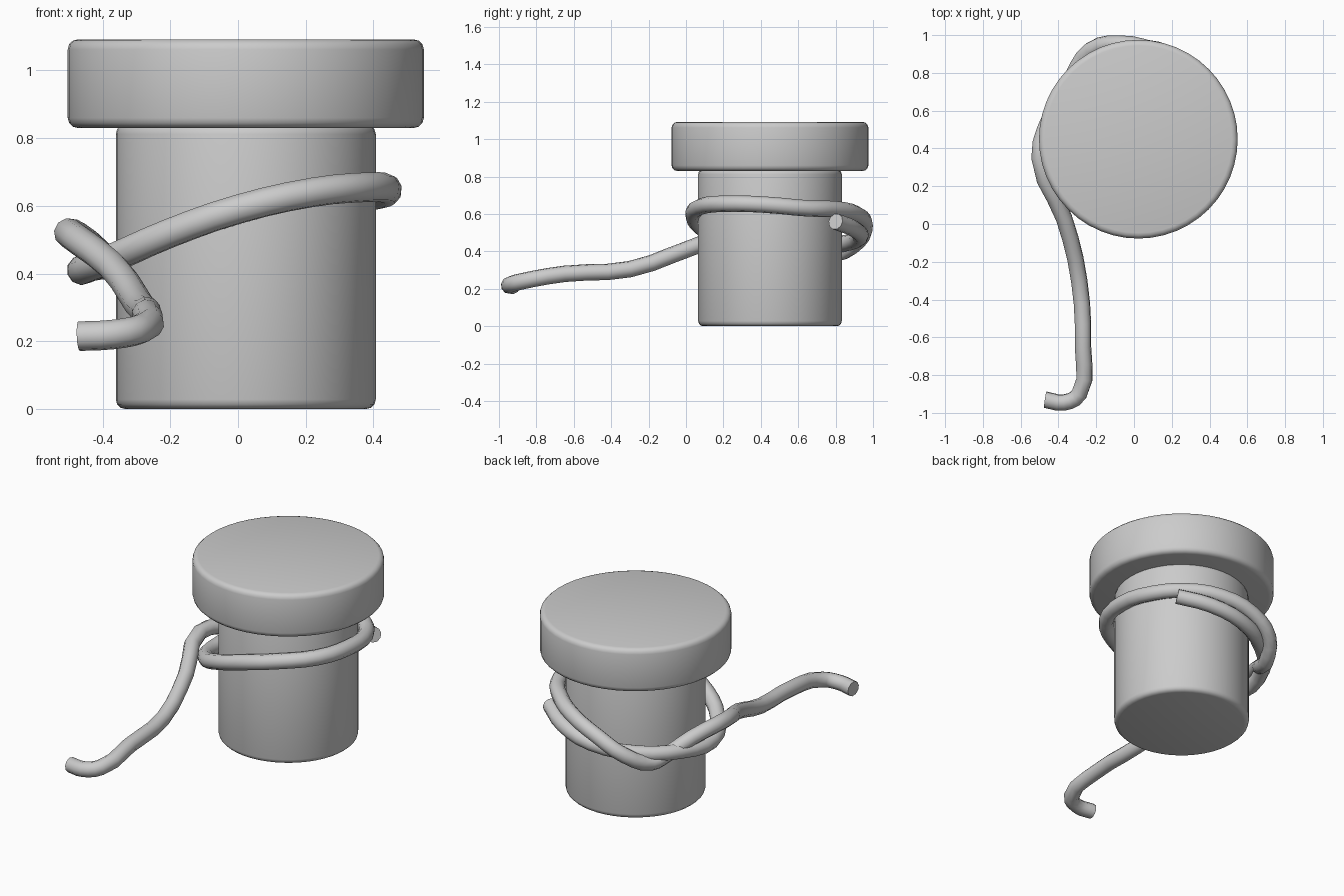
import bpy, math
from mathutils import Vector

if "Cube" in bpy.data.objects:
    bpy.data.objects.remove(bpy.data.objects["Cube"])

CX, CY = 0.023, 0.449


def smooth(obj, angle=40):
    bpy.ops.object.select_all(action='DESELECT')
    obj.select_set(True)
    bpy.context.view_layer.objects.active = obj
    bpy.ops.object.shade_smooth_by_angle(angle=math.radians(angle))


def bevelled_cylinder(name, radius, z0, z1, bevel):
    bpy.ops.mesh.primitive_cylinder_add(vertices=48, radius=radius, depth=z1 - z0,
                                        location=(CX, CY, (z0 + z1) / 2))
    obj = bpy.context.object
    obj.name = name
    mod = obj.modifiers.new("rounded_rim", 'BEVEL')
    mod.width, mod.segments = bevel, 3
    mod.limit_method = 'ANGLE'
    bpy.ops.object.modifier_apply(modifier=mod.name)
    smooth(obj)
    return obj


# Post and its wider cap
bevelled_cylinder("post", 0.384, 0.0, 0.84, 0.028)
bevelled_cylinder("cap", 0.526, 0.83, 1.092, 0.03)

# Rope: loose end, one turn round the post, hitch at the back, trailing tail
path = [
    (0.35, 0.80, 0.56), (0.19, 0.90, 0.52), (-0.02, 0.93, 0.475),
    (-0.25, 0.83, 0.44), (-0.41, 0.65, 0.425), (-0.46, 0.41, 0.41),
    (-0.36, 0.21, 0.45), (-0.20, 0.09, 0.52), (0.0, 0.04, 0.59),
    (0.22, 0.08, 0.64), (0.38, 0.21, 0.655), (0.44, 0.42, 0.65),
    (0.40, 0.65, 0.63), (0.28, 0.80, 0.625), (0.12, 0.91, 0.60),
    (-0.08, 0.955, 0.54), (-0.23, 0.92, 0.455), (-0.32, 0.79, 0.385),
    (-0.36, 0.70, 0.41), (-0.44, 0.57, 0.485), (-0.50, 0.35, 0.52),
    (-0.37, 0.03, 0.42), (-0.29, -0.30, 0.305), (-0.27, -0.65, 0.28),
    (-0.29, -0.90, 0.235), (-0.37, -0.945, 0.22), (-0.47, -0.93, 0.215),
]
curve = bpy.data.curves.new("rope", 'CURVE')
curve.dimensions = '3D'
curve.resolution_u = 3
curve.bevel_depth = 0.044
curve.bevel_resolution = 3
curve.use_fill_caps = True
spline = curve.splines.new('BEZIER')
spline.bezier_points.add(len(path) - 1)
for point, co in zip(spline.bezier_points, path):
    point.co = Vector(co)
    point.handle_left_type = point.handle_right_type = 'AUTO'
rope = bpy.data.objects.new("rope", curve)
bpy.context.collection.objects.link(rope)
bpy.ops.object.select_all(action='DESELECT')
rope.select_set(True)
bpy.context.view_layer.objects.active = rope
bpy.ops.object.convert(target='MESH')
smooth(bpy.context.object, 50)
